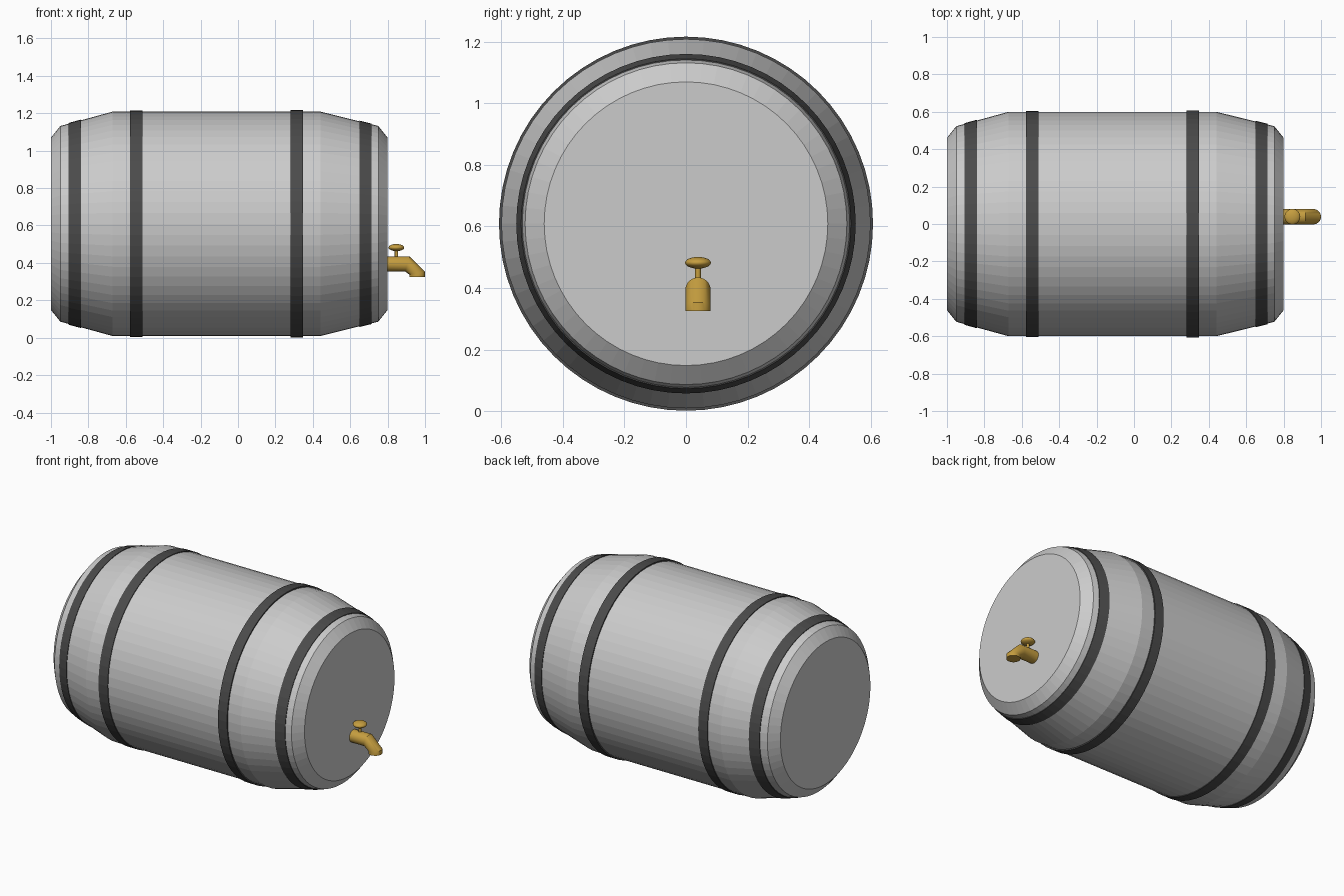
import bpy, bmesh, math

if "Cube" in bpy.data.objects:
    bpy.data.objects.remove(bpy.data.objects["Cube"])

AXIS_Z = 0.609      # height of the barrel's axis
TAP_Y = 0.039       # the tap sits slightly off centre


def material(name, rgb):
    m = bpy.data.materials.new(name)
    m.diffuse_color = (*rgb, 1)
    m.use_nodes = True
    m.node_tree.nodes["Principled BSDF"].inputs["Base Color"].default_value = m.diffuse_color
    return m


GREY = material("barrel grey", (0.6, 0.6, 0.6))
DARK = material("hoop dark grey", (0.07, 0.07, 0.07))
BRASS = material("brass", (0.56, 0.34, 0.05))


def loft(name, rings, mat, smooth=False):
    """Skin a list of point rings and cap both ends."""
    bm = bmesh.new()
    loops = [[bm.verts.new(p) for p in ring] for ring in rings]
    n = len(loops[0])
    for a, b in zip(loops, loops[1:]):
        for i in range(n):
            j = (i + 1) % n
            bm.faces.new((a[i], a[j], b[j], b[i]))
    bm.faces.new(loops[0])
    bm.faces.new(loops[-1])
    bmesh.ops.recalc_face_normals(bm, faces=bm.faces)
    me = bpy.data.meshes.new(name)
    bm.to_mesh(me)
    bm.free()
    ob = bpy.data.objects.new(name, me)
    bpy.context.collection.objects.link(ob)
    finish(ob, name, mat, smooth)
    return ob


def finish(ob, name, mat, smooth):
    ob.name = name
    ob.data.materials.clear()
    ob.data.materials.append(mat)
    if smooth:
        bpy.ops.object.select_all(action='DESELECT')
        ob.select_set(True)
        bpy.context.view_layer.objects.active = ob
        bpy.ops.object.shade_smooth_by_angle(angle=math.radians(35))


def x_ring(x, r, n=64):
    return [(x, r * math.cos(2 * math.pi * i / n),
             AXIS_Z + r * math.sin(2 * math.pi * i / n)) for i in range(n)]


# Barrel body
PROFILE = [(-1.0, 0.461), (-0.95, 0.523), (-0.67, 0.6),
           (0.44, 0.6), (0.75, 0.523), (0.8, 0.461)]
loft("barrel_body", [x_ring(x, r) for x, r in PROFILE], GREY)


def barrel_radius(x):
    for (x0, r0), (x1, r1) in zip(PROFILE, PROFILE[1:]):
        if x0 <= x <= x1:
            return r0 + (r1 - r0) * (x - x0) / (x1 - x0)


# Hoops: thin closed bands following the barrel's slope
for i, (x0, x1, lift) in enumerate([(-0.905, -0.84, 0.004), (-0.577, -0.511, 0.005),
                                    (0.282, 0.347, 0.008), (0.65, 0.713, 0.004)]):
    r0, r1 = barrel_radius(x0), barrel_radius(x1)
    loft(f"hoop_{i + 1}", [x_ring(x0, r0 - 0.01), x_ring(x0, r0 + lift),
                           x_ring(x1, r1 + lift), x_ring(x1, r1 - 0.01)], DARK)
    # open the inner sides, which are buried in the barrel
    me = bpy.data.objects[f"hoop_{i + 1}"].data
    bm = bmesh.new()
    bm.from_mesh(me)
    bmesh.ops.delete(bm, geom=[f for f in bm.faces if len(f.verts) > 4], context='FACES_ONLY')
    bm.to_mesh(me)
    bm.free()


# Tap pipe: rings given by their upper and lower points in x, z
def tap_ring(top, bottom, n=32):
    cx, cz = (top[0] + bottom[0]) / 2, (top[1] + bottom[1]) / 2
    hx, hz = (top[0] - bottom[0]) / 2, (top[1] - bottom[1]) / 2
    ring = []
    for i in range(n):
        a = 2 * math.pi * i / n
        ring.append((cx + hx * math.cos(a), TAP_Y + 0.041 * math.sin(a), cz + hz * math.cos(a)))
    return ring


loft("tap_spout", [tap_ring((0.79, 0.434), (0.79, 0.354)),
                   tap_ring((0.918, 0.434), (0.893, 0.354)),
                   tap_ring((0.999, 0.353), (0.916, 0.338)),
                   tap_ring((1.0, 0.325), (0.916, 0.325))], BRASS, True)

# Tap stem and flattened knob
bpy.ops.mesh.primitive_cylinder_add(vertices=24, radius=0.009, depth=0.07,
                                    location=(0.847, TAP_Y, 0.45))
finish(bpy.context.object, "tap_stem", BRASS, True)
bpy.ops.mesh.primitive_uv_sphere_add(segments=32, ring_count=16, radius=1,
                                     location=(0.847, TAP_Y, 0.482))
knob = bpy.context.object
knob.scale = (0.042, 0.042, 0.019)
finish(knob, "tap_knob", BRASS, True)
